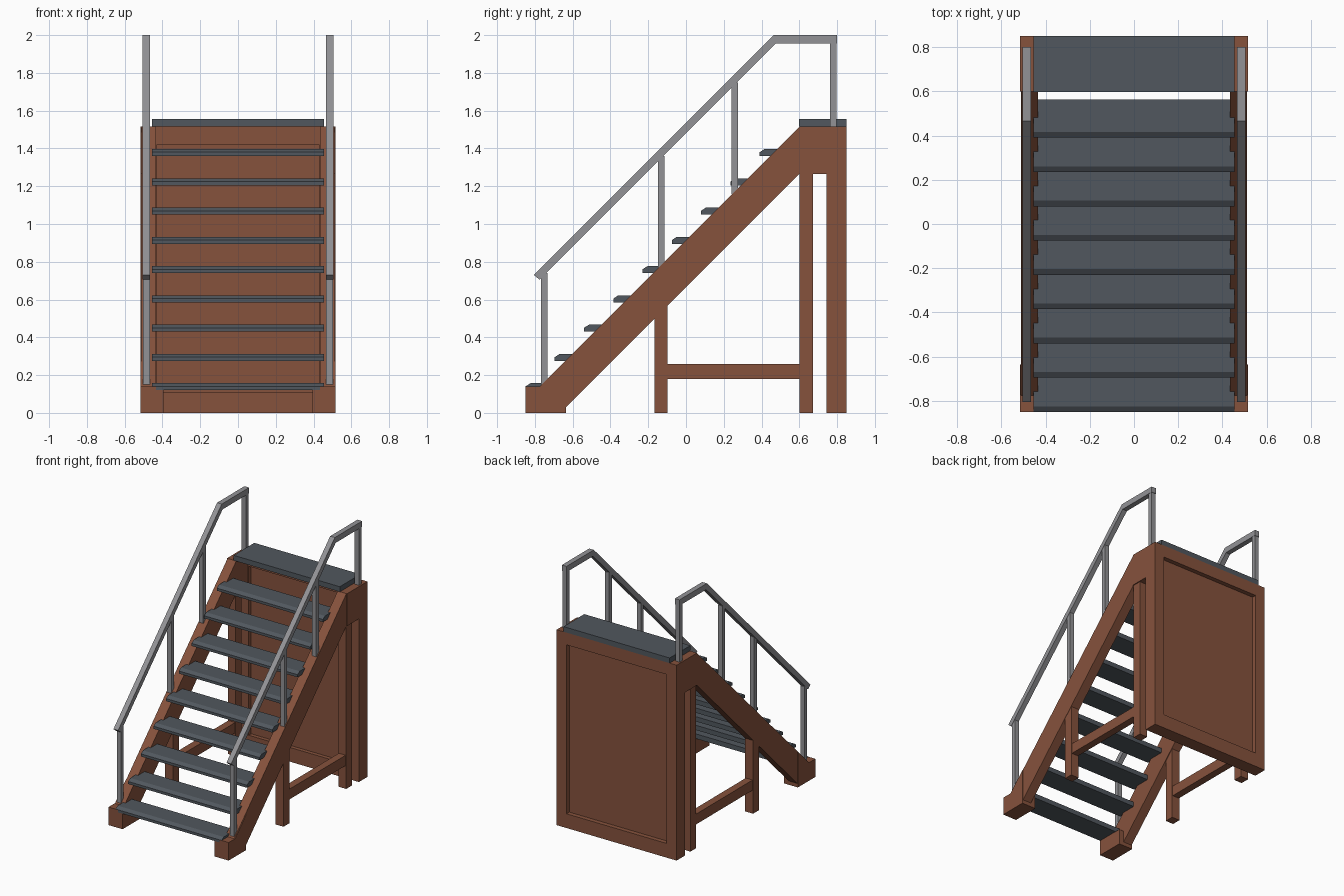
import bpy, bmesh

cube = bpy.data.objects.get("Cube")
if cube:
    bpy.data.objects.remove(cube, do_unlink=True)


def material(name, color):
    m = bpy.data.materials.new(name)
    m.use_nodes = True
    m.diffuse_color = (*color, 1)
    m.node_tree.nodes["Principled BSDF"].inputs["Base Color"].default_value = (*color, 1)
    return m


RUST = material("rust_brown", (0.24, 0.085, 0.046))
SLATE = material("slate_tread", (0.082, 0.096, 0.112))
STEEL = material("steel_grey", (0.29, 0.29, 0.305))


def extrude(name, profile, x0, x1, mat):
    """Extrude a (y, z) outline along x."""
    bm = bmesh.new()
    face = bm.faces.new([bm.verts.new((x0, y, z)) for y, z in profile])
    out = bmesh.ops.extrude_face_region(bm, geom=[face])
    verts = [v for v in out["geom"] if isinstance(v, bmesh.types.BMVert)]
    bmesh.ops.translate(bm, verts=verts, vec=(x1 - x0, 0, 0))
    bmesh.ops.recalc_face_normals(bm, faces=bm.faces)
    mesh = bpy.data.meshes.new(name)
    bm.to_mesh(mesh)
    bm.free()
    mesh.materials.append(mat)
    ob = bpy.data.objects.new(name, mesh)
    bpy.context.collection.objects.link(ob)
    return ob


def box(name, x, y, z, mat):
    outline = [(y[0], z[0]), (y[1], z[0]), (y[1], z[1]), (y[0], z[1])]
    return extrude(name, outline, x[0], x[1], mat)


def both_sides(name, profile, x0, x1, mat):
    extrude("left_" + name, profile, x0, x1, mat)
    extrude("right_" + name, profile, -x1, -x0, mat)


def box_pair(name, x, y, z, mat):
    box("left_" + name, x, y, z, mat)
    box("right_" + name, (-x[1], -x[0]), y, z, mat)


# Sloping side beams with flat feet and level tops
both_sides("stringer", [(-0.85, 0), (-0.635, 0), (-0.635, 0.03), (0.6, 1.265), (0.8, 1.265),
                        (0.8, 1.515), (0.6, 1.515), (-0.775, 0.14), (-0.85, 0.14)],
           0.435, 0.51, RUST)
both_sides("foot", [(-0.85, 0), (-0.635, 0), (-0.635, 0.275), (-0.77, 0.14), (-0.85, 0.14)],
           0.455, 0.515, RUST)
box_pair("foot_pad", (0.395, 0.46), (-0.85, -0.635), (0, 0.12), RUST)
box_pair("top_block", (0.45, 0.515), (0.6, 0.84), (1.265, 1.515), RUST)

# Support legs and side braces
box_pair("front_leg", (0.44, 0.508), (-0.168, -0.097), (0, 0.59), RUST)
box_pair("rear_leg", (0.44, 0.508), (0.6, 0.672), (0, 1.28), RUST)
box_pair("brace", (0.445, 0.503), (-0.1, 0.603), (0.18, 0.26), RUST)

# Framed back wall with a recessed panel
box_pair("back_post", (0.43, 0.515), (0.745, 0.85), (0, 1.515), RUST)
for name, z in (("top", (1.42, 1.515)), ("bottom", (0, 0.11))):
    box("back_rail_" + name, (-0.43, 0.43), (0.745, 0.85), z, RUST)
box("back_panel", (-0.43, 0.43), (0.775, 0.815), (0.11, 1.42), RUST)

# Treads with bevelled nosing, and the landing
for i in range(9):
    y, z = -0.85 + 0.155 * i, 0.12 + 0.155 * i
    extrude(f"tread_{i + 1}", [(y, z), (y + 0.172, z), (y + 0.172, z + 0.037),
                               (y + 0.026, z + 0.037), (y, z + 0.02)], -0.455, 0.455, SLATE)
box("landing", (-0.455, 0.455), (0.597, 0.85), (1.515, 1.555), SLATE)

# Handrails and their posts
both_sides("handrail", [(-0.805, 0.73), (-0.775, 0.705), (0.475, 1.955), (0.8, 1.955),
                        (0.8, 2.0), (0.465, 2.0)], 0.465, 0.505, STEEL)
posts = ((-0.75, 0.15, 0.74), (-0.132, 0.755, 1.36), (0.257, 1.16, 1.75), (0.78, 1.5, 1.97))
for i, (y, low, high) in enumerate(posts):
    box_pair(f"rail_post_{i + 1}", (0.467, 0.503), (y - 0.017, y + 0.017), (low, high), STEEL)
